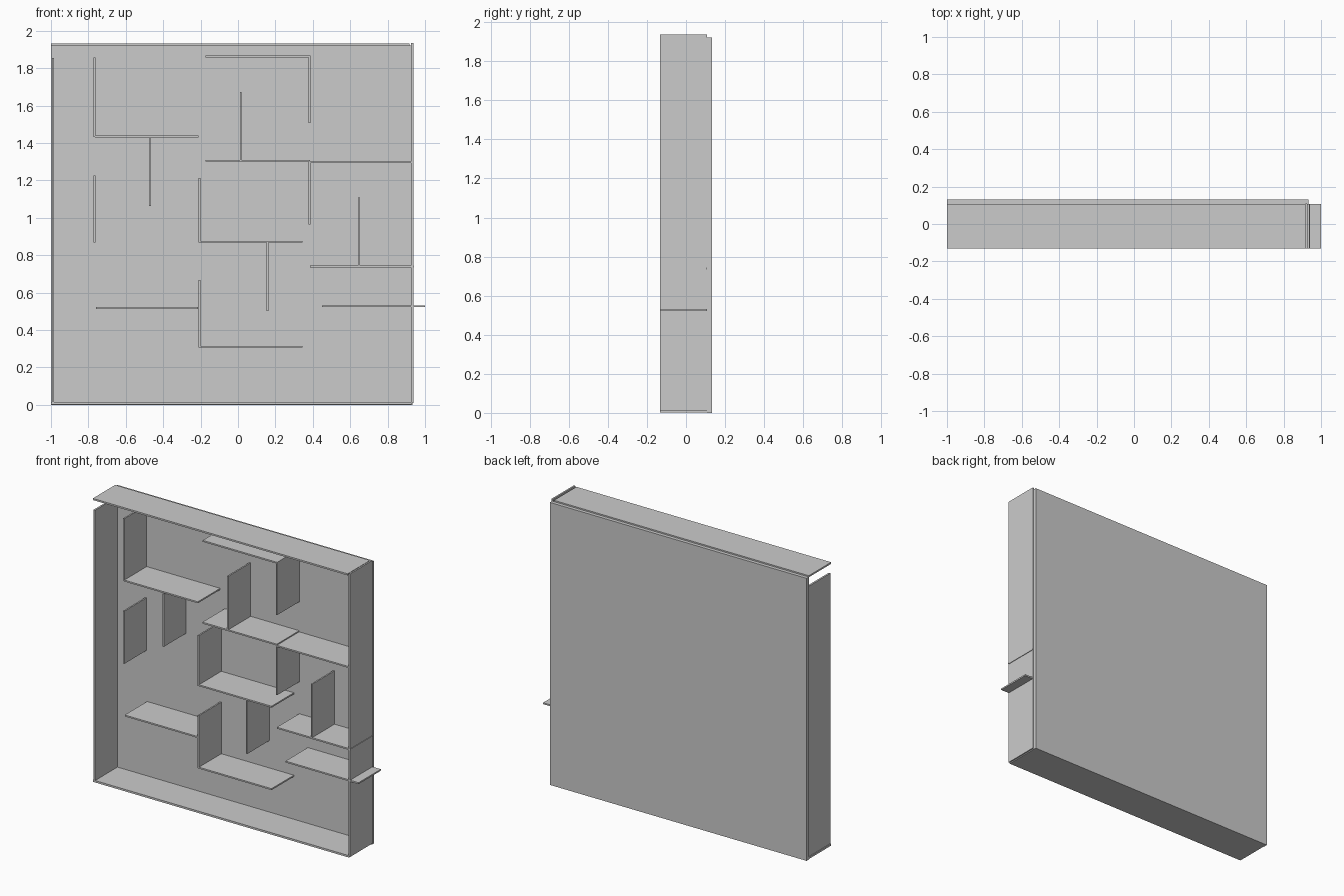
import bpy

FRONT, MID, BACK = -0.132, 0.108, 0.132   # box front, panel front, panel back


def board(name, x0, x1, z0, z1, y0=FRONT, y1=MID):
    """Flat board given by its extents."""
    bpy.ops.mesh.primitive_cube_add(
        size=1, location=((x0 + x1) / 2, (y0 + y1) / 2, (z0 + z1) / 2))
    ob = bpy.context.object
    ob.name = name
    ob.scale = (x1 - x0, y1 - y0, z1 - z0)
    bpy.ops.object.transform_apply(location=False, rotation=False, scale=True)
    return ob


# Outer case
board("back_panel", -1.0, 0.932, 0.0, 1.922, MID, BACK)
board("bottom_board", -1.0, 0.928, 0.003, 0.016)
board("top_board", -1.0, 0.918, 1.92, 1.931)
board("left_wall", -0.995, -0.983, 0.012, 1.855)
board("right_wall", 0.926, 0.937, 0.01, 1.936)

# Horizontal maze shelves: x start, x end, bottom z
T = 0.010
shelves = [
    (-0.173, 0.385, 1.857), (-0.765, -0.210, 1.429), (-0.175, 0.385, 1.300),
    (0.385, 0.926, 1.292), (-0.205, 0.345, 0.867), (0.385, 0.941, 0.735),
    (-0.760, -0.213, 0.512), (0.450, 1.000, 0.522), (-0.208, 0.345, 0.306),
]
for x0, x1, z in shelves:
    board("maze_shelf", x0, x1, z, z + T)

# Upright maze dividers: left x, bottom z, top z
dividers = [
    (-0.773, 1.433, 1.856), (0.377, 1.508, 1.867), (0.010, 1.310, 1.674),
    (-0.476, 1.064, 1.424), (-0.773, 0.869, 1.227), (-0.211, 0.867, 1.212),
    (0.377, 0.963, 1.300), (0.641, 0.744, 1.108), (0.152, 0.503, 0.867),
    (-0.211, 0.308, 0.667),
]
for x, z0, z1 in dividers:
    board("maze_divider", x, x + T, z0, z1)
